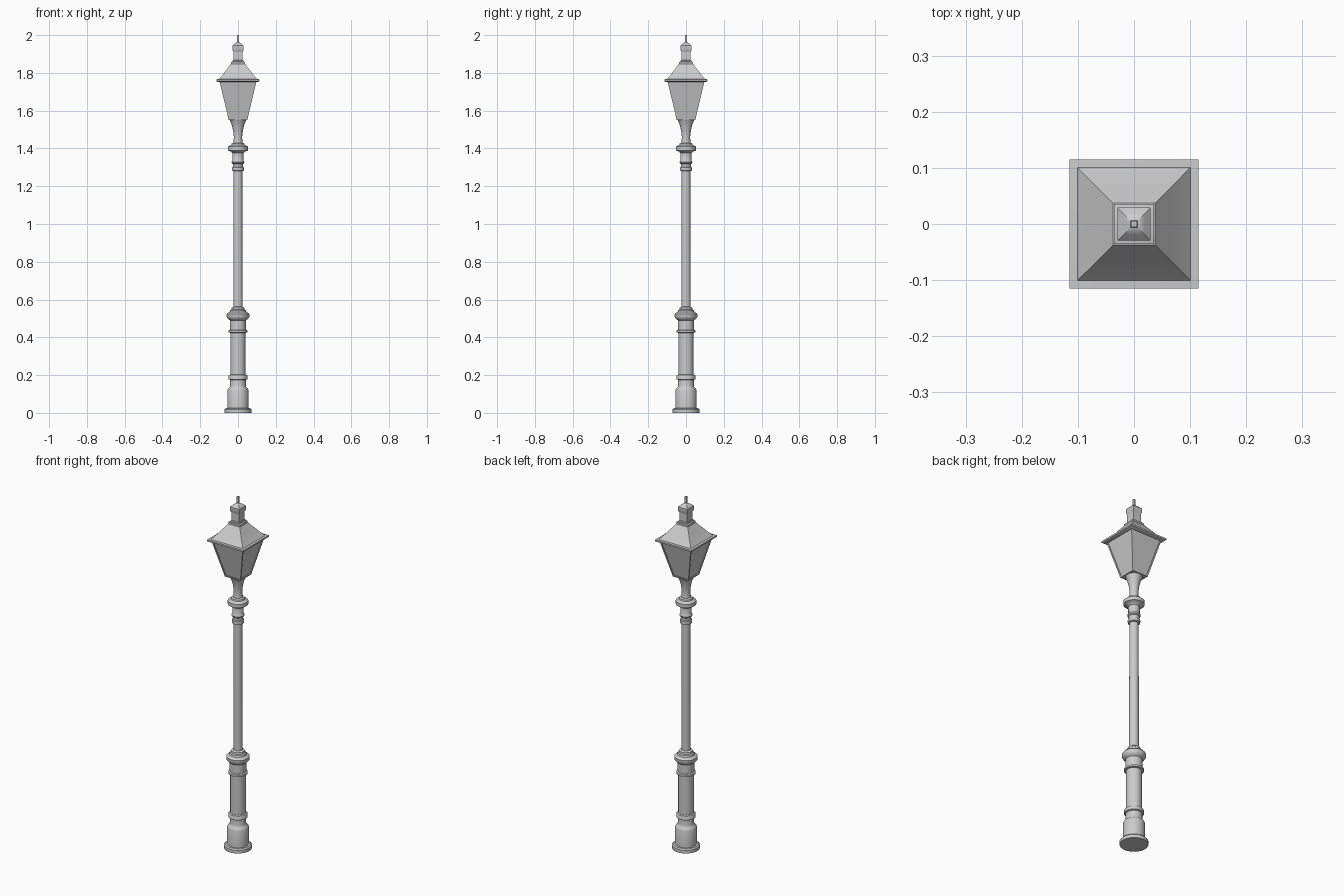
import bpy, bmesh, math
from mathutils import Vector


def finish(bm, name, angle=35):
    bmesh.ops.recalc_face_normals(bm, faces=bm.faces)
    mesh = bpy.data.meshes.new(name)
    bm.to_mesh(mesh)
    bm.free()
    ob = bpy.data.objects.new(name, mesh)
    bpy.context.collection.objects.link(ob)
    bpy.ops.object.select_all(action='DESELECT')
    ob.select_set(True)
    bpy.context.view_layer.objects.active = ob
    bpy.ops.object.shade_smooth_by_angle(angle=math.radians(angle))
    return ob


def turned(name, profile, sides=32):
    """Stack rings (half width, z); four sides give a square section."""
    bm = bmesh.new()
    square = sides == 4
    k = math.sqrt(2) if square else 1
    off = math.pi / 4 if square else 0
    rings = []
    for r, z in profile:
        rings.append([bm.verts.new((r * k * math.cos(off + 2 * math.pi * i / sides),
                                    r * k * math.sin(off + 2 * math.pi * i / sides), z))
                      for i in range(sides)])
    for a, b in zip(rings, rings[1:]):
        for i in range(sides):
            j = (i + 1) % sides
            bm.faces.new((a[i], a[j], b[j], b[i]))
    bm.faces.new(rings[0][::-1])
    bm.faces.new(rings[-1])
    return finish(bm, name)


def bar(name, p, q, w):
    """Square bar sheared between two points."""
    bm = bmesh.new()
    corners = ((-w, -w), (w, -w), (w, w), (-w, w))
    a, b = ([bm.verts.new(Vector(c) + Vector((x, y, 0))) for x, y in corners] for c in (p, q))
    for i in range(4):
        j = (i + 1) % 4
        bm.faces.new((a[i], a[j], b[j], b[i]))
    bm.faces.new(a[::-1])
    bm.faces.new(b)
    return finish(bm, name)


# Foot and pedestal
turned("pedestal", [
    (0.072, 0), (0.072, 0.018), (0.066, 0.024), (0.056, 0.025), (0.056, 0.12),
    (0.053, 0.128), (0.044, 0.136), (0.042, 0.142), (0.042, 0.175), (0.05, 0.178),
    (0.05, 0.195), (0.047, 0.2), (0.040, 0.203), (0.040, 0.424), (0.05, 0.426),
    (0.05, 0.436), (0.043, 0.44), (0.043, 0.49), (0.053, 0.497), (0.06, 0.507),
    (0.06, 0.523), (0.054, 0.53), (0.045, 0.534), (0.042, 0.543), (0.036, 0.547),
    (0.034, 0.556), (0.025, 0.562)])

# Slim shaft with collars
turned("shaft", [(0.0245, 0.555), (0.0235, 1.285)])
turned("shaft_collar", [
    (0.024, 1.28), (0.031, 1.283), (0.032, 1.292), (0.031, 1.3), (0.026, 1.303),
    (0.027, 1.318), (0.032, 1.322), (0.034, 1.329), (0.029, 1.337), (0.029, 1.375),
    (0.036, 1.383), (0.053, 1.389), (0.053, 1.409), (0.046, 1.414), (0.036, 1.418),
    (0.034, 1.426), (0.024, 1.43)])

# Flared neck under the lantern
turned("neck", [
    (0.025, 1.425), (0.023, 1.44), (0.022, 1.46), (0.024, 1.48), (0.028, 1.505),
    (0.035, 1.53), (0.044, 1.55), (0.047, 1.556)])

# Lantern: glass body, bottom frame, corner bars
turned("lantern_glass", [(0.046, 1.555), (0.094, 1.755)], 4)
turned("lantern_floor", [(0.049, 1.55), (0.051, 1.558)], 4)
for sx in (-1, 1):
    for sy in (-1, 1):
        bar("corner_bar", (sx * 0.046, sy * 0.046, 1.555),
            (sx * 0.094, sy * 0.094, 1.756), 0.004)

# Roof with flat eave and concave slopes
turned("roof", [
    (0.108, 1.753), (0.115, 1.757), (0.115, 1.766), (0.101, 1.767), (0.085, 1.785),
    (0.066, 1.81), (0.049, 1.832), (0.037, 1.848)], 4)
turned("roof_collar", [
    (0.036, 1.845), (0.036, 1.858), (0.029, 1.86), (0.028, 1.866), (0.025, 1.868)], 4)

# Chimney, cap and spike
turned("chimney", [(0.025, 1.862), (0.025, 1.918)], 4)
turned("chimney_cap", [
    (0.025, 1.914), (0.029, 1.92), (0.029, 1.944), (0.018, 1.955), (0.006, 1.963)], 4)
turned("spike", [(0.006, 1.955), (0.005, 2.0)], 4)
